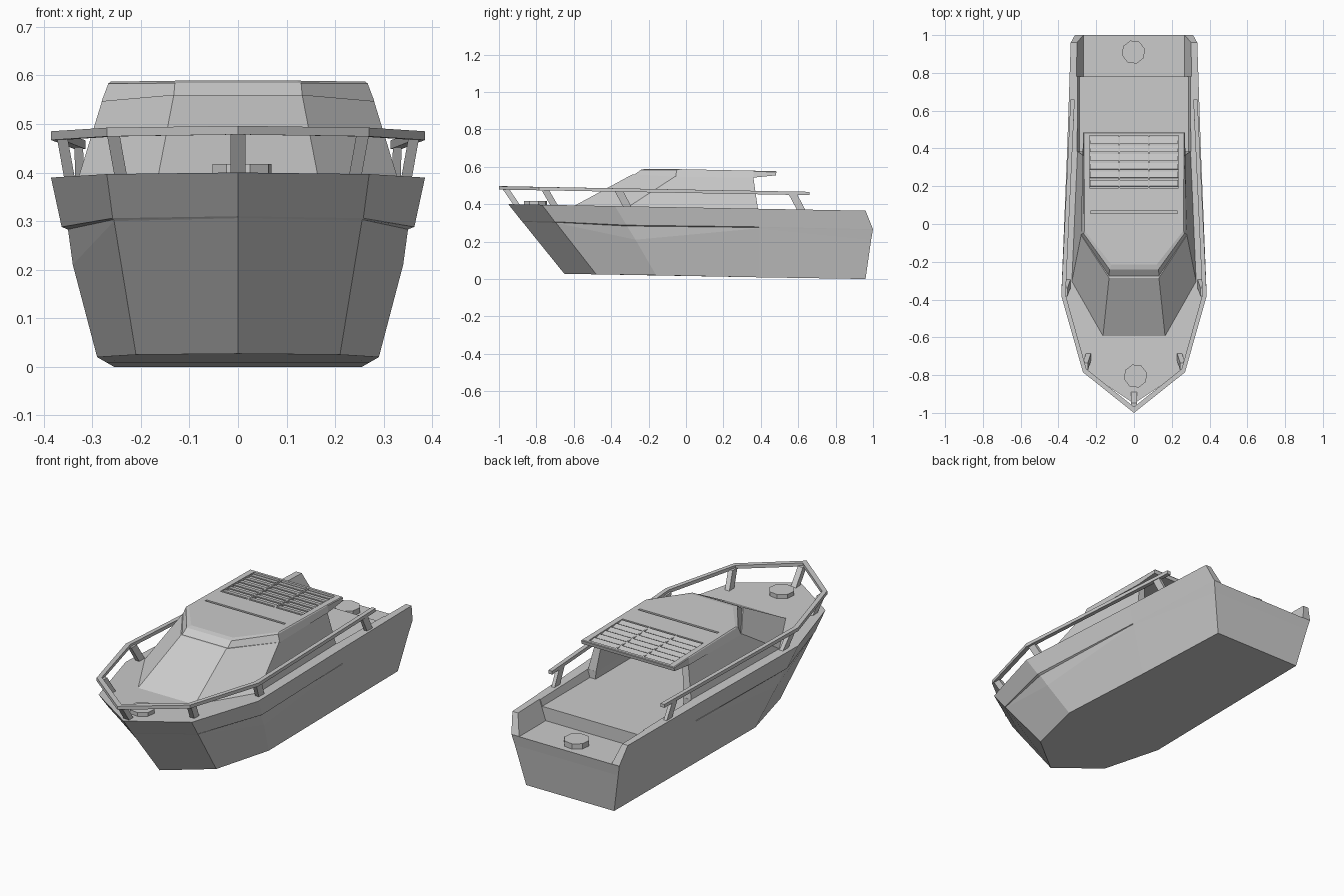
import bpy, bmesh, math

if "Cube" in bpy.data.objects:
    bpy.data.objects.remove(bpy.data.objects["Cube"])


def loft(name, rings):
    """Solid skin through closed rings of equal length, capped at both ends."""
    bm = bmesh.new()
    rows = [[bm.verts.new(p) for p in r] for r in rings]
    n = len(rows[0])
    for a, b in zip(rows, rows[1:]):
        for i in range(n):
            j = (i + 1) % n
            bm.faces.new((a[i], a[j], b[j], b[i]))
    bm.faces.new(rows[0])
    bm.faces.new(rows[-1])
    bmesh.ops.recalc_face_normals(bm, faces=bm.faces)
    me = bpy.data.meshes.new(name)
    bm.to_mesh(me)
    bm.free()
    ob = bpy.data.objects.new(name, me)
    bpy.context.collection.objects.link(ob)
    return ob


def sym(pts):
    """Mirror a front-to-rear half outline into a closed ring."""
    return pts + [(-x, y, z) for x, y, z in reversed(pts) if x > 0] if pts[0][0] > 0 else \
        pts + [(-x, y, z) for x, y, z in reversed(pts[1:])]


def trough(name, y0, y1, z0, z1, x0, x1):
    """Block with sloping sides: half width x0 at z0, x1 at z1."""
    return loft(name, [sym([(x, y0, z), (x, y1, z)]) for x, z in ((x0, z0), (x1, z1))])


def cut(ob, cutter):
    m = ob.modifiers.new("cut", 'BOOLEAN')
    m.operation = 'DIFFERENCE'
    m.object = cutter
    bpy.context.view_layer.objects.active = ob
    bpy.ops.object.modifier_apply(modifier=m.name)
    bpy.data.objects.remove(cutter)


def deck(y):
    return 0.4 - 0.0183 * (y + 0.95)


def rail_z(y):
    return 0.478 - 0.0181 * y


# hull: each row runs bow, shoulder, beam, end of chine, stern
hull_rows = [
    [(0, -.65, .027), (.21, -.48, .025), (.29, -.16, .02), (.271, .39, .009), (.255, .96, 0)],
    [(0, -.875, .306), (.255, -.695, .300), (.340, -.27, .21), (.331, .39, .271), (.300, .99, .21)],
    [(0, -.877, .308), (.256, -.698, .303), (.350, -.315, .283), (.332, .39, .275), (.312, .999, .262)],
    [(0, -.879, .310), (.258, -.701, .306), (.363, -.318, .288), (.333, .39, .279), (.313, 1.0, .266)],
    [(x, y, deck(y)) for x, y in ((0, -.95), (.27, -.77), (.385, -.38), (.354, .39), (.335, .96))],
]
hull = loft("hull", [sym(r) for r in hull_rows])

# stern platform, cockpit and cabin floor
cut(hull, trough("platform_cutter", .78, 1.1, .265, .45, .268, .332))
cut(hull, trough("cockpit_cutter", .385, .80, .335, .45, .288, .325))
cut(hull, trough("floor_cutter", -.05, .40, .335, .45, .255, .25))

# cabin shell, open at the back
base = [(x, y, deck(y) - .004) for x, y in ((.165, -.60), (.33, -.31), (.30, .385))]
top = [(.132, -.285, .56), (.28, -.06, .547), (.265, .36, .545)]
cabin = loft("cabin", [sym(base), sym(top)])
cut(cabin, trough("cabin_cutter", -.05, .6, .30, .60, .262, .225))

# roof with bevelled brow and rear overhang
roof = loft("roof", [
    sym([(.132, -.275, .559), (.281, -.055, .546), (.272, .36, .542), (.27, .48, .554)]),
    sym([(.13, -.24, .584), (.267, -.05, .583), (.267, .36, .575), (.27, .484, .572)]),
    sym([(.120, -.215, .589), (.262, -.035, .587), (.264, .36, .579), (.266, .482, .576)]),
])
cut(roof, trough("louver_cutter", .19, .468, .566, .62, .235, .235))
cut(roof, trough("groove_cutter", .055, .068, .575, .62, .23, .23))

# louvers: three columns of tilted slats with dividers
for col in (-1, 0, 1):
    for row in range(6):
        y = .216 + row * .0455
        z = .574 - .022 * (y - .3)
        bpy.ops.mesh.primitive_cube_add(size=1, location=(col * .157, y, z),
                                        rotation=(math.radians(-12), 0, 0))
        slat = bpy.context.object
        slat.name = "roof_slat"
        slat.scale = (.15, .034, .005)
for x in (-.0785, .0785):
    loft("louver_divider", [[(x - .004, y, .564), (x + .004, y, .564),
                             (x + .004, y, zt), (x - .004, y, zt)]
                            for y, zt in ((.188, .581), (.47, .575))])

# guard rail, one swept half per side
outer = [(0, -1.0), (.27, -.785), (.385, -.38), (.336, .66)]
inner = [(0, -.968), (.252, -.768), (.362, -.375), (.314, .66)]
for s, side in ((1, "right"), (-1, "left")):
    loft("rail_" + side, [
        [(s * xo, yo, rail_z(yo)), (s * xi, yi, rail_z(yo)),
         (s * xi, yi, rail_z(yo) - .018), (s * xo, yo, rail_z(yo) - .018)]
        for (xo, yo), (xi, yi) in zip(outer, inner)])


# raked rail posts
def post(name, x0, y0, x1, y1, wx, wy):
    loft(name, [[(x + dx * wx, y + dy * wy, z)
                 for dx, dy in ((-.5, -.5), (.5, -.5), (.5, .5), (-.5, .5))]
                for x, y, z in ((x0, y0, deck(y0) - .01), (x1, y1, rail_z(y1) - .012))])


post("bow_post", 0, -.90, 0, -.965, .03, .035)
for s in (1, -1):
    post("shoulder_post", s * .24, -.70, s * .257, -.755, .026, .04)
    post("beam_post", s * .345, -.31, s * .362, -.36, .022, .045)
    post("aft_post", s * .325, .62, s * .328, .57, .018, .045)

# octagonal hatches on bow and stern
for name, x, y, z in (("bow_hatch", .008, -.805, .403), ("stern_hatch", -.003, .91, .278)):
    bpy.ops.mesh.primitive_cylinder_add(vertices=8, radius=.063, depth=.03, location=(x, y, z),
                                        rotation=(0, 0, math.radians(15)))
    bpy.context.object.name = name
